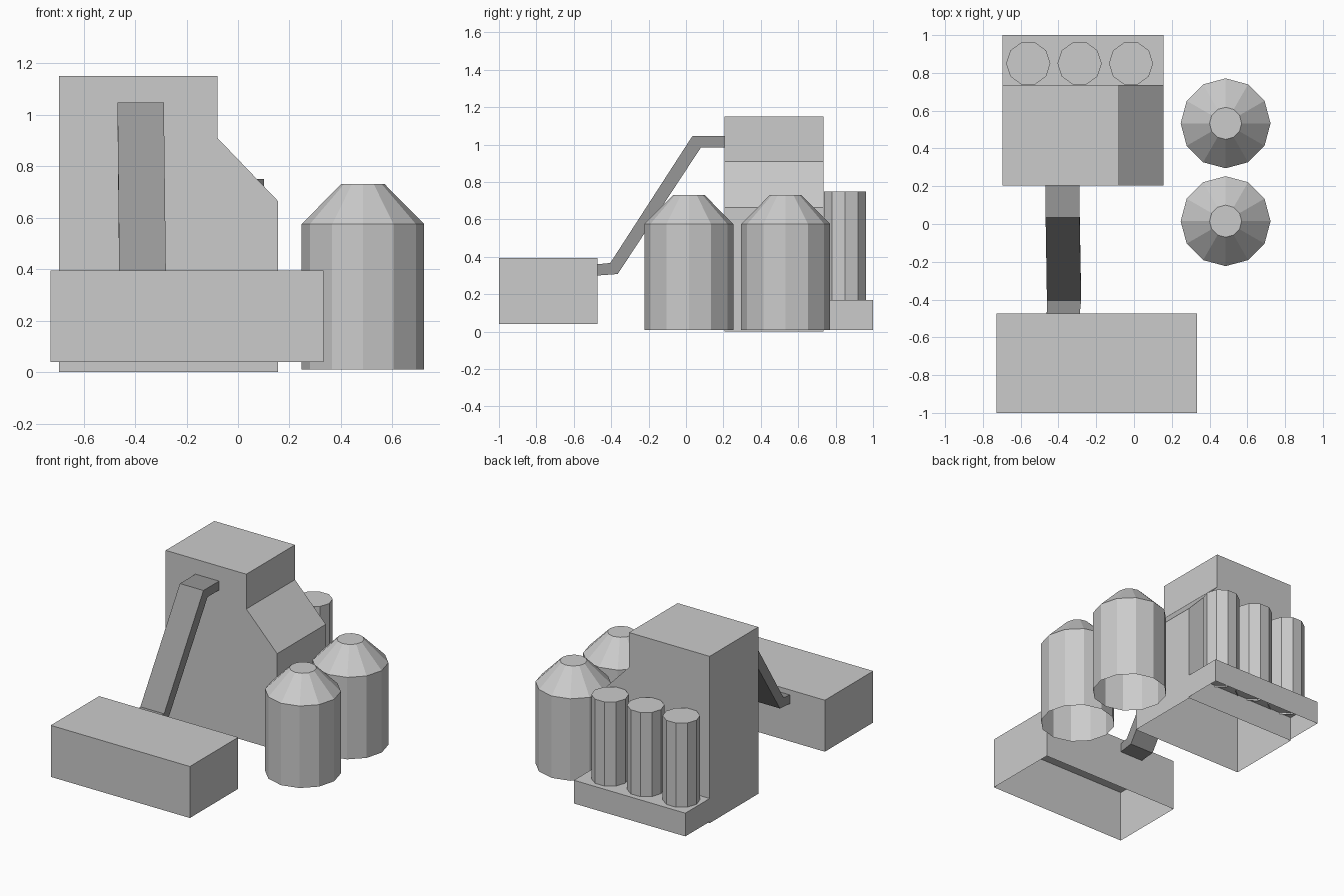
import bpy, bmesh, math

if "Cube" in bpy.data.objects:
    bpy.data.objects.remove(bpy.data.objects["Cube"])


def finish(name, bm, mat=None):
    bmesh.ops.recalc_face_normals(bm, faces=bm.faces)
    mesh = bpy.data.meshes.new(name)
    bm.to_mesh(mesh)
    bm.free()
    obj = bpy.data.objects.new(name, mesh)
    bpy.context.collection.objects.link(obj)
    if mat:
        mesh.materials.append(mat)
    return obj


def loft(name, rings, cap_start=False, cap_end=True, mat=None):
    """Bridge closed rings of points, with optional end caps."""
    bm = bmesh.new()
    loops = [[bm.verts.new(p) for p in ring] for ring in rings]
    for a, b in zip(loops, loops[1:]):
        n = len(a)
        for i in range(n):
            j = (i + 1) % n
            bm.faces.new((a[i], a[j], b[j], b[i]))
    if cap_start:
        bm.faces.new(loops[0][::-1])
    if cap_end:
        bm.faces.new(loops[-1])
    return finish(name, bm, mat)


def open_box(name, x0, x1, y0, y1, z0, z1):
    """Box without a floor."""
    return loft(name, [[(x0, y0, z), (x1, y0, z), (x1, y1, z), (x0, y1, z)] for z in (z0, z1)])


def round_tank(name, cx, cy, sides, profile):
    """Stack of n-sided rings from (radius, z) pairs, open underneath."""
    angles = [2 * math.pi * i / sides for i in range(sides)]
    return loft(name, [[(cx + r * math.cos(a), cy + r * math.sin(a), z) for a in angles]
                       for r, z in profile])


# Main building: stepped profile extruded in y, with the floor left open
outline = [(0.155, 0), (0.155, 0.665), (-0.08, 0.91), (-0.08, 1.15), (-0.695, 1.15), (-0.695, 0)]
building = loft("main_building", [[(x, y, z) for x, z in outline] for y in (0.205, 0.735)],
                cap_start=True)
bm = bmesh.new()
bm.from_mesh(building.data)
floor = [f for f in bm.faces if all(v.co.z < 0.001 for v in f.verts)]
bmesh.ops.delete(bm, geom=floor, context='FACES_ONLY')
bm.to_mesh(building.data)
bm.free()

# Front shed and rear platform
open_box("front_shed", -0.728, 0.333, -1.0, -0.473, 0.04, 0.395)
open_box("rear_platform", -0.695, 0.155, 0.735, 1.0, 0.01, 0.17)

# Three tall tanks on the platform
for i in range(3):
    round_tank(f"rear_tank_{i + 1}", -0.56 + 0.272 * i, 0.85, 10, [(0.117, 0.158), (0.117, 0.75)])

# Two silos with cut-off cone roofs
for i, y in enumerate((0.015, 0.533)):
    round_tank(f"silo_{i + 1}", 0.485, y, 12, [(0.238, 0.01), (0.238, 0.575), (0.085, 0.73)])

# Conveyor from shed to building: (y top, z top, y bottom, z bottom, left x, right x)
dark = bpy.data.materials.new("dark_grey")
dark.diffuse_color = (0.31, 0.31, 0.31, 1)
dark.use_nodes = True
dark.node_tree.nodes["Principled BSDF"].inputs["Base Color"].default_value = dark.diffuse_color
stations = [(-0.475, 0.36, -0.475, 0.30, -0.462, -0.287),
            (-0.405, 0.367, -0.365, 0.308, -0.461, -0.28),
            (0.035, 1.047, 0.08, 0.985, -0.468, -0.288),
            (0.207, 1.047, 0.207, 0.985, -0.468, -0.288)]
loft("conveyor", [[(x0, yt, zt), (x1, yt, zt), (x1, yb, zb), (x0, yb, zb)]
                  for yt, zt, yb, zb, x0, x1 in stations], cap_end=False, mat=dark)
